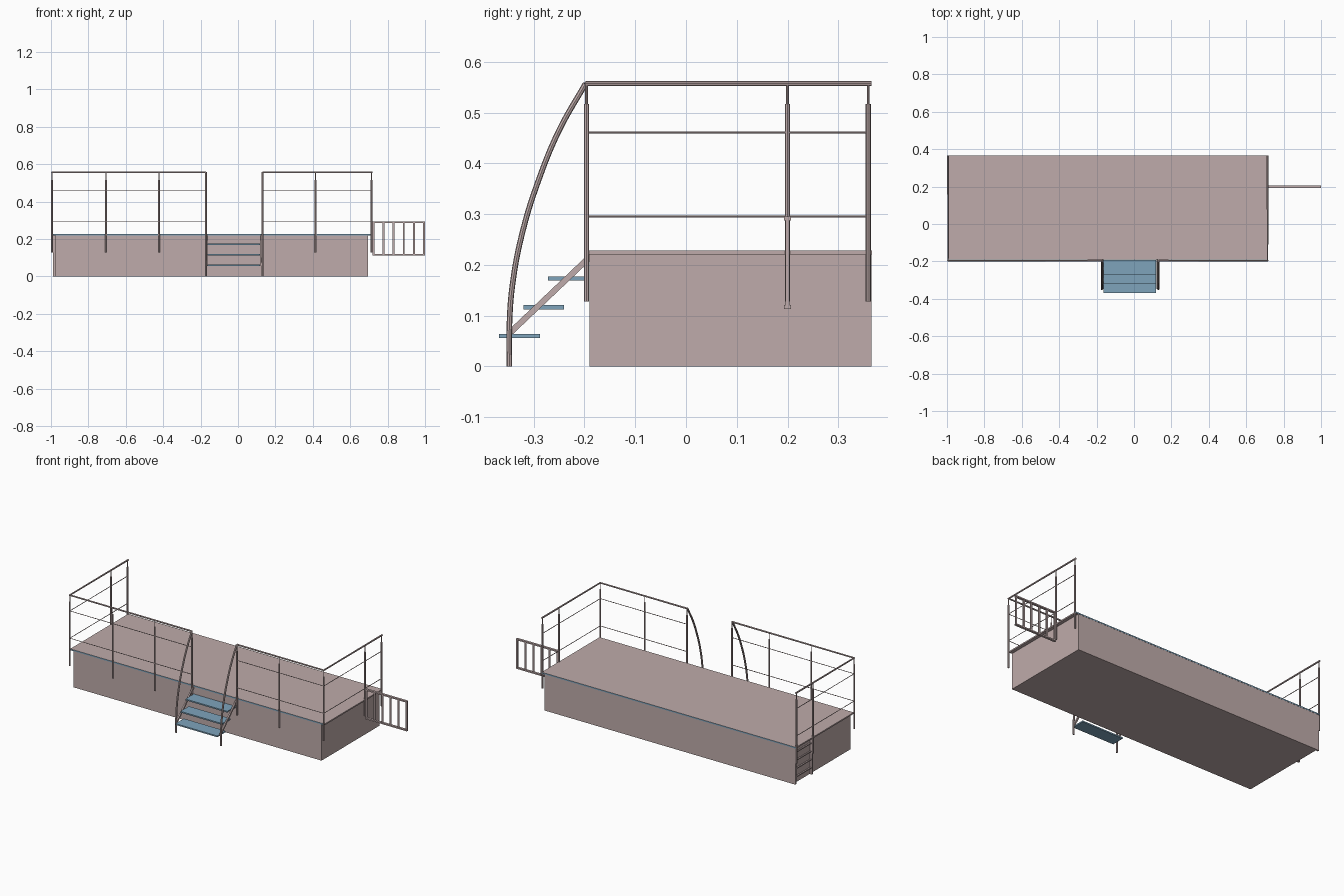
import bpy
import bmesh
from mathutils import Vector

cube = bpy.data.objects.get("Cube")
if cube:
    bpy.data.objects.remove(cube, do_unlink=True)


def material(name, color):
    mat = bpy.data.materials.new(name)
    mat.use_nodes = True
    mat.diffuse_color = (*color, 1)
    mat.node_tree.nodes["Principled BSDF"].inputs["Base Color"].default_value = (*color, 1)
    return mat


PINK = material("dusty_pink", (0.52, 0.41, 0.405))
BLUE = material("step_blue", (0.21, 0.37, 0.50))


def box(name, low, high, mat):
    low, high = Vector(low), Vector(high)
    bm = bmesh.new()
    bmesh.ops.create_cube(bm, size=1)
    for v in bm.verts:
        v.co = (low + high) / 2 + v.co * (high - low)
    mesh = bpy.data.meshes.new(name)
    bm.to_mesh(mesh)
    bm.free()
    mesh.materials.append(mat)
    obj = bpy.data.objects.new(name, mesh)
    bpy.context.collection.objects.link(obj)
    return obj


def tube(name, points, radius, bezier=False):
    """Round bar along a path, turned into a mesh."""
    curve = bpy.data.curves.new(name, "CURVE")
    curve.dimensions = "3D"
    curve.bevel_depth = radius
    curve.bevel_resolution = 2
    curve.use_fill_caps = True
    curve.resolution_u = 6
    spline = curve.splines.new("BEZIER" if bezier else "POLY")
    if bezier:
        spline.bezier_points.add(len(points) - 1)
        for bp, p in zip(spline.bezier_points, points):
            bp.co = p
            bp.handle_left_type = bp.handle_right_type = "AUTO"
    else:
        spline.points.add(len(points) - 1)
        for sp, p in zip(spline.points, points):
            sp.co = (*p, 1)
    temp = bpy.data.objects.new(name + "_path", curve)
    bpy.context.collection.objects.link(temp)
    deps = bpy.context.evaluated_depsgraph_get()
    mesh = bpy.data.meshes.new_from_object(temp.evaluated_get(deps))
    bpy.data.objects.remove(temp, do_unlink=True)
    mesh.materials.clear()
    mesh.materials.append(PINK)
    obj = bpy.data.objects.new(name, mesh)
    bpy.context.collection.objects.link(obj)
    bpy.ops.object.select_all(action="DESELECT")
    obj.select_set(True)
    bpy.context.view_layer.objects.active = obj
    bpy.ops.object.shade_smooth_by_angle()
    return obj


# Shared positions
LEFT, RIGHT = -0.994, 0.714
FRONT, MID, BACK = -0.196, 0.2, 0.359
STAIR_L, STAIR_R = -0.172, 0.13
TOP = 0.557

# Platform: solid base and overhanging deck with blue front and back edges
box("platform_base", (-0.975, -0.19, 0), (0.695, 0.365, 0.22), PINK)
deck = box("deck", (-0.995, -0.191, 0.22), (0.715, 0.366, 0.228), PINK)
deck.data.materials.append(BLUE)
for face in deck.data.polygons:
    if abs(face.normal.y) > 0.5:
        face.material_index = 1


def post(x, y):
    tube("post", [(x, y, 0.128), (x, y, 0.517)], 0.005)
    tube("post_pin", [(x, y, 0.517), (x, y, TOP)], 0.0025)


# Railing posts
for x in (LEFT, -0.705, -0.423, STAIR_L, STAIR_R, 0.415, RIGHT):
    post(x, FRONT)
for x in (LEFT, RIGHT):
    post(x, MID)
    post(x, BACK)

# Railings wrap each outer corner
for outer, inner in ((LEFT, STAIR_L), (RIGHT, STAIR_R)):
    for name, z, radius in (("top_rail", TOP, 0.005),
                            ("middle_rail", 0.461, 0.002),
                            ("lower_rail", 0.295, 0.002)):
        end = BACK + (0.006 if z == TOP else 0)
        tube(name, [(inner, FRONT, z), (outer, FRONT, z), (outer, end, z)], radius)

# Curved stair handrails and sloping stringers
ARC = [(-0.198, TOP), (-0.25, 0.465), (-0.29, 0.368), (-0.322, 0.265),
       (-0.342, 0.16), (-0.348, 0.08), (-0.348, 0)]
for x in (STAIR_L, STAIR_R):
    tube("stair_handrail", [(x, y, z) for y, z in ARC], 0.0055, bezier=True)
for x in (-0.168, 0.124):
    stringer = box("stair_stringer", (x - 0.004, -0.348, -0.008), (x + 0.004, -0.19, 0.008), PINK)
    for v in stringer.data.vertices:
        v.co.z += 0.065 + (v.co.y + 0.348) * 0.95

# Stair treads
for i in range(3):
    y, z = -0.368 + 0.048 * i, 0.056 + 0.0565 * i
    box("stair_tread", (-0.163, y, z), (0.118, y + 0.08, z + 0.008), BLUE)

# Ladder swung out level on the right side
for z in (0.117, 0.291):
    box("stowed_ladder_rail", (0.718, 0.193, z - 0.004), (1.0, 0.207, z + 0.004), PINK)
for i in range(6):
    x = 0.724 + 0.054 * i
    box("stowed_ladder_rung", (x - 0.005, 0.196, 0.117), (x + 0.005, 0.204, 0.291), PINK)

# Ladder standing on the ground at the left end
for y in (MID, BACK):
    box("ladder_rail", (-0.99, y - 0.005, 0), (-0.976, y + 0.005, 0.22), PINK)
for i in range(4):
    z = 0.04 + 0.05 * i
    box("ladder_rung", (-0.987, MID, z - 0.003), (-0.979, BACK, z + 0.003), PINK)
